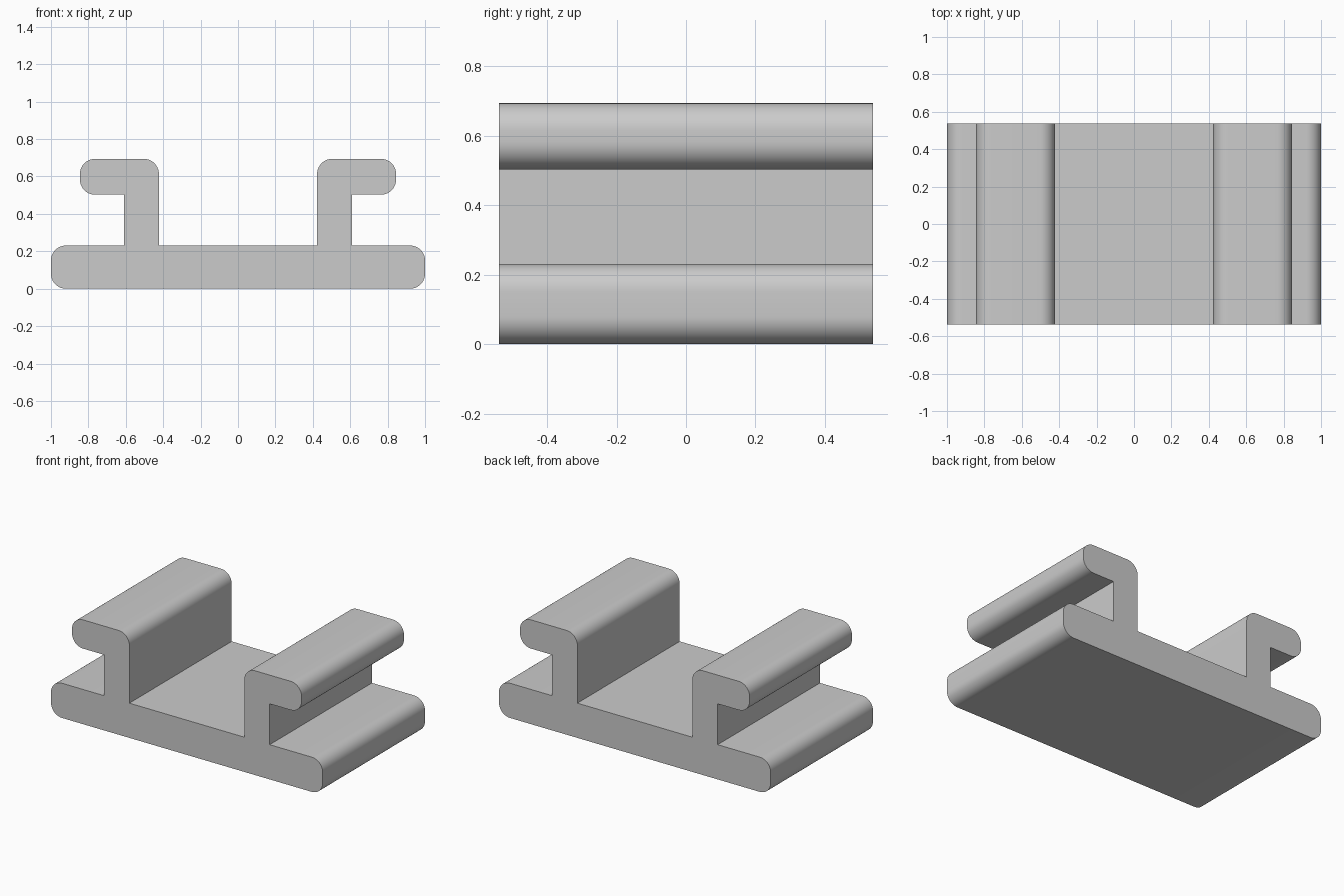
import bpy
import bmesh
import math
from mathutils import Vector

if "Cube" in bpy.data.objects:
    bpy.data.objects.remove(bpy.data.objects["Cube"], do_unlink=True)

HALF_LENGTH = 0.538
RADIUS = 0.08
STEPS = 10

# Right half of the rail section: x, z, corner radius
HALF_SECTION = [
    (1.0, 0.0, RADIUS), (1.0, 0.231, RADIUS),
    (0.61, 0.231, 0), (0.61, 0.503, 0),
    (0.845, 0.503, RADIUS), (0.845, 0.694, RADIUS),
    (0.423, 0.694, RADIUS), (0.423, 0.231, 0),
]


def rounded(corners):
    """Replace each right-angled corner that has a radius by an arc."""
    points = []
    for i, (x, z, r) in enumerate(corners):
        here = Vector((x, z))
        if r == 0:
            points.append(here)
            continue
        before = (Vector(corners[i - 1][:2]) - here).normalized() * r
        after = (Vector(corners[(i + 1) % len(corners)][:2]) - here).normalized() * r
        centre = here + before + after
        for s in range(STEPS + 1):
            a = math.pi / 2 * s / STEPS
            points.append(centre - after * math.cos(a) - before * math.sin(a))
    return points


# Mirror the half section and extrude it along y
mirrored = [(-x, z, r) for x, z, r in reversed(HALF_SECTION)]
outline = rounded(HALF_SECTION + mirrored)

bm = bmesh.new()
cap = bm.faces.new([bm.verts.new((p.x, -HALF_LENGTH, p.y)) for p in outline])
extruded = bmesh.ops.extrude_face_region(bm, geom=[cap], use_keep_orig=True)
back = [v for v in extruded["geom"] if isinstance(v, bmesh.types.BMVert)]
bmesh.ops.translate(bm, verts=back, vec=(0, 2 * HALF_LENGTH, 0))
bmesh.ops.recalc_face_normals(bm, faces=bm.faces)
mesh = bpy.data.meshes.new("slotted_rail")
bm.to_mesh(mesh)
bm.free()

rail = bpy.data.objects.new("slotted_rail", mesh)
bpy.context.collection.objects.link(rail)

# Plain grey material
grey = bpy.data.materials.new("light_grey")
grey.use_nodes = True
colour = (0.6, 0.6, 0.6, 1.0)
grey.diffuse_color = colour
grey.node_tree.nodes["Principled BSDF"].inputs["Base Color"].default_value = colour
mesh.materials.append(grey)

# Smooth rounded edges, sharp corners
bpy.ops.object.select_all(action="DESELECT")
rail.select_set(True)
bpy.context.view_layer.objects.active = rail
bpy.ops.object.shade_smooth_by_angle(angle=math.radians(30))
